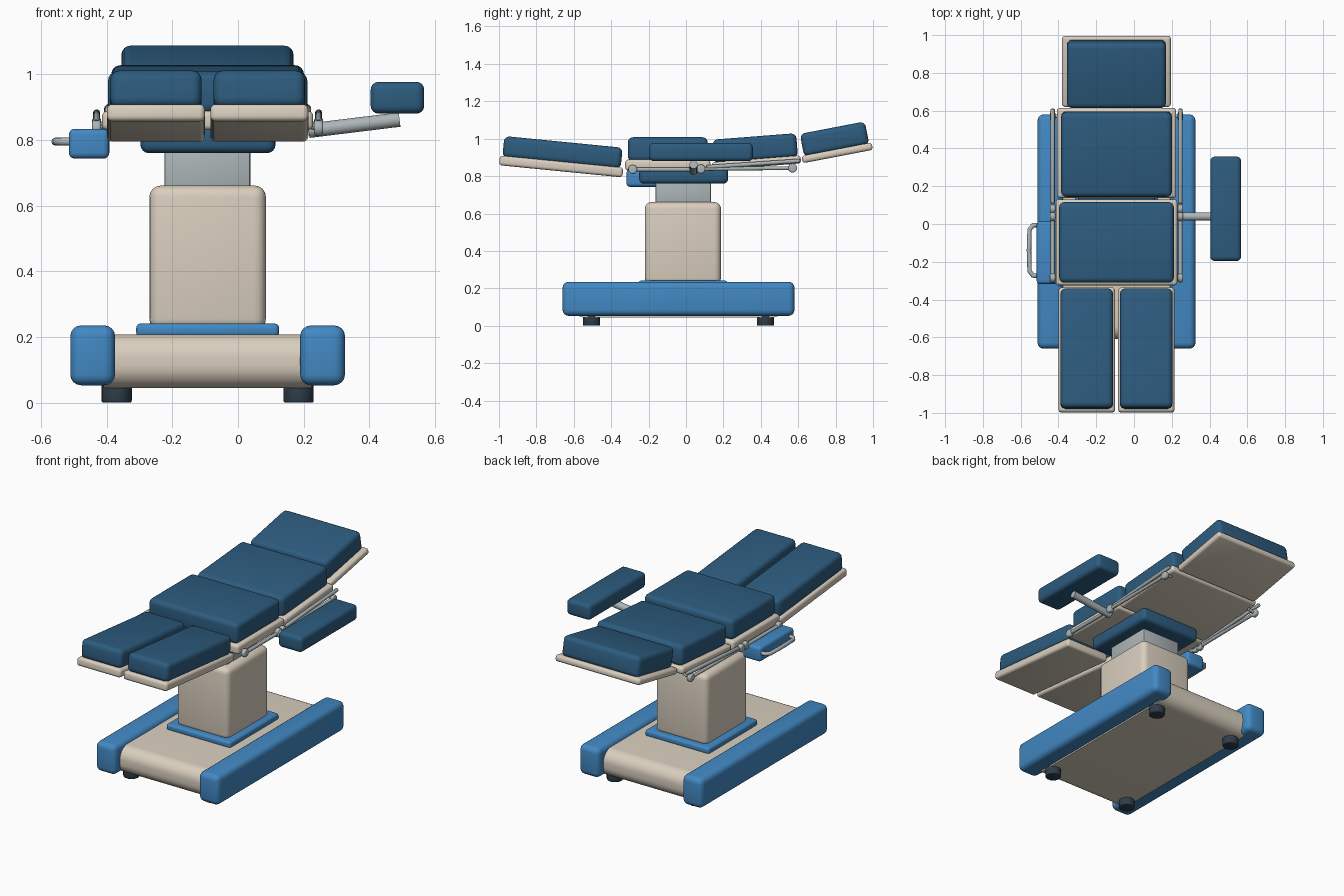
import bpy, bmesh, math
from mathutils import Vector, Matrix

if "Cube" in bpy.data.objects:
    bpy.data.objects.remove(bpy.data.objects["Cube"])

CX = -0.0925  # centre line of table and base (the armrest sticks out on one side)


def material(name, rgb):
    lin = [((c / 255 + 0.055) / 1.055) ** 2.4 for c in rgb]
    m = bpy.data.materials.new(name)
    m.diffuse_color = (*lin, 1)
    m.use_nodes = True
    m.node_tree.nodes["Principled BSDF"].inputs["Base Color"].default_value = m.diffuse_color
    return m


CREAM = material("cream shell", (218, 207, 191))
BLUE = material("bright blue", (66, 137, 196))
NAVY = material("navy cushion", (45, 92, 127))
GREY = material("light grey metal", (172, 181, 183))
DARK = material("dark rubber", (46, 60, 72))


def finish(name, bm, mat, angle=40):
    me = bpy.data.meshes.new(name)
    bmesh.ops.recalc_face_normals(bm, faces=bm.faces)
    bm.to_mesh(me)
    bm.free()
    me.materials.append(mat)
    ob = bpy.data.objects.new(name, me)
    bpy.context.collection.objects.link(ob)
    bpy.ops.object.select_all(action='DESELECT')
    ob.select_set(True)
    bpy.context.view_layer.objects.active = ob
    bpy.ops.object.shade_smooth_by_angle(angle=math.radians(angle))
    return ob


def box(name, lo, hi, mat, bevel=0.02, seg=4, axis=None, tilt=None):
    """Rounded box; axis limits the bevel to edges along it, tilt is a matrix."""
    lo, hi = Vector(lo), Vector(hi)
    bm = bmesh.new()
    bmesh.ops.create_cube(bm, size=1)
    for v in bm.verts:
        v.co = (lo + hi) / 2 + Vector(a * b for a, b in zip(v.co, hi - lo))
    edges = [e for e in bm.edges if axis is None or
             abs((e.verts[0].co - e.verts[1].co).normalized()[axis]) > 0.9]
    bmesh.ops.bevel(bm, geom=edges, offset=bevel, segments=seg, profile=0.5, affect='EDGES')
    if tilt:
        bm.transform(tilt)
    return finish(name, bm, mat)


def rod(name, a, b, r, mat, seg=20, bevel=0.0):
    a, b = Vector(a), Vector(b)
    d = b - a
    bm = bmesh.new()
    bmesh.ops.create_cone(bm, cap_ends=True, segments=seg, radius1=r, radius2=r, depth=d.length)
    if bevel:
        rim = [e for e in bm.edges if abs(e.verts[0].co.z - e.verts[1].co.z) < 1e-5]
        bmesh.ops.bevel(bm, geom=rim, offset=bevel, segments=3, profile=0.5, affect='EDGES')
    bm.transform(Matrix.Translation((a + b) / 2) @ d.to_track_quat('Z', 'Y').to_matrix().to_4x4())
    return finish(name, bm, mat)


def section(name, x0, x1, p0, p1, thick, pad, inset):
    """Tilted table section: p0-p1 is the (y, z) line where cushion meets frame."""
    dy, dz = p1[0] - p0[0], p1[1] - p0[1]
    n = math.hypot(dy, dz)
    m = Matrix.Translation((0, p0[0], p0[1])) @ Matrix.Rotation(math.atan2(dz, dy), 4, 'X')
    box(name + "_frame", (x0, 0, -thick), (x1, n, 0), CREAM, 0.016, tilt=m)
    box(name + "_cushion", (x0 + inset, 0.014, -0.008), (x1 - inset, n - 0.014, pad),
        NAVY, 0.028, tilt=m)


# base
box("base_body", (-0.41, -0.61, 0.044), (0.225, 0.53, 0.208), CREAM, 0.07, 8, axis=0)
for side, s in (("left", -1), ("right", 1)):
    x = CX + s * 0.35
    box(side + "_base_rail", (x - 0.068, -0.66, 0.053), (x + 0.068, 0.58, 0.235), BLUE, 0.032)
    for end, y in (("front", -0.505), ("back", 0.425)):
        xc = CX + s * 0.277
        rod(f"{side}_{end}_foot", (xc, y, 0), (xc, y, 0.06), 0.046, DARK, 24, 0.006)

# lifting column
box("column_collar", (-0.31, -0.255, 0.2), (0.125, 0.222, 0.241), BLUE, 0.014)
box("column_cover", (-0.27, -0.22, 0.22), (0.085, 0.187, 0.661), CREAM, 0.035)
box("inner_column", (-0.224, -0.163, 0.63), (0.038, 0.134, 0.79), GREY, 0.008, 2)
box("table_mount", (-0.297, -0.25, 0.76), (0.114, 0.225, 0.845), NAVY, 0.025)

# table sections
section("seat", -0.414, 0.229, (-0.325, 0.888), (0.13, 0.888), 0.058, 0.12, 0.018)
section("backrest", -0.408, 0.223, (0.137, 0.874), (0.612, 0.911), 0.043, 0.12, 0.022)
section("headrest", -0.381, 0.195, (0.617, 0.908), (0.992, 0.98), 0.04, 0.117, 0.026)
section("left_leg", -0.399, -0.101, (-0.995, 0.91), (-0.335, 0.845), 0.052, 0.106, 0.01)
section("right_leg", -0.084, 0.214, (-0.995, 0.91), (-0.335, 0.845), 0.052, 0.106, 0.01)

# side rails with knobs
for side, s in (("left", -1), ("right", 1)):
    x = CX + s * 0.338
    rod(side + "_seat_rail", (x, -0.285, 0.836), (x, 0.04, 0.836), 0.011, GREY)
    rod(side + "_back_strut", (x, 0.08, 0.838), (x, 0.57, 0.843), 0.01, GREY)
    rod(side + "_back_rail", (x, 0.11, 0.848), (x, 0.61, 0.882), 0.011, GREY, 20, 0.004)
    for i, (y, z) in enumerate(((-0.285, 0.836), (0.04, 0.84), (0.08, 0.838), (0.57, 0.843))):
        rod(f"{side}_knob_{i + 1}", (x - s * 0.014, y, z), (x + s * 0.014, y, z),
            0.024, GREY, 20, 0.008)
        rod(f"{side}_knob_pin_{i + 1}", (CX + s * 0.29, y, z + 0.012), (x, y, z), 0.009, GREY)

# armrest on its arm
rod("armrest_arm", (0.215, 0.04, 0.828), (0.492, 0.04, 0.862), 0.022, GREY, 24)
box("armrest_cushion", (0.404, -0.196, 0.88), (0.567, 0.357, 0.977), NAVY, 0.024)

# control box with its handle
box("control_box", (-0.515, -0.318, 0.743), (-0.392, 0.015, 0.834), BLUE, 0.018)
curve = bpy.data.curves.new("control_handle", 'CURVE')
curve.dimensions = '3D'
curve.bevel_depth = 0.012
curve.bevel_resolution = 4
path = [(-0.505, -0.275), (-0.535, -0.273), (-0.553, -0.25), (-0.556, -0.14),
        (-0.553, -0.03), (-0.535, -0.007), (-0.505, -0.005)]
spline = curve.splines.new('POLY')
spline.points.add(len(path) - 1)
for p, (x, y) in zip(spline.points, path):
    p.co = (x, y, 0.795, 1)
spline.use_smooth = True
curve.materials.append(GREY)
bpy.context.collection.objects.link(bpy.data.objects.new("control_handle", curve))
